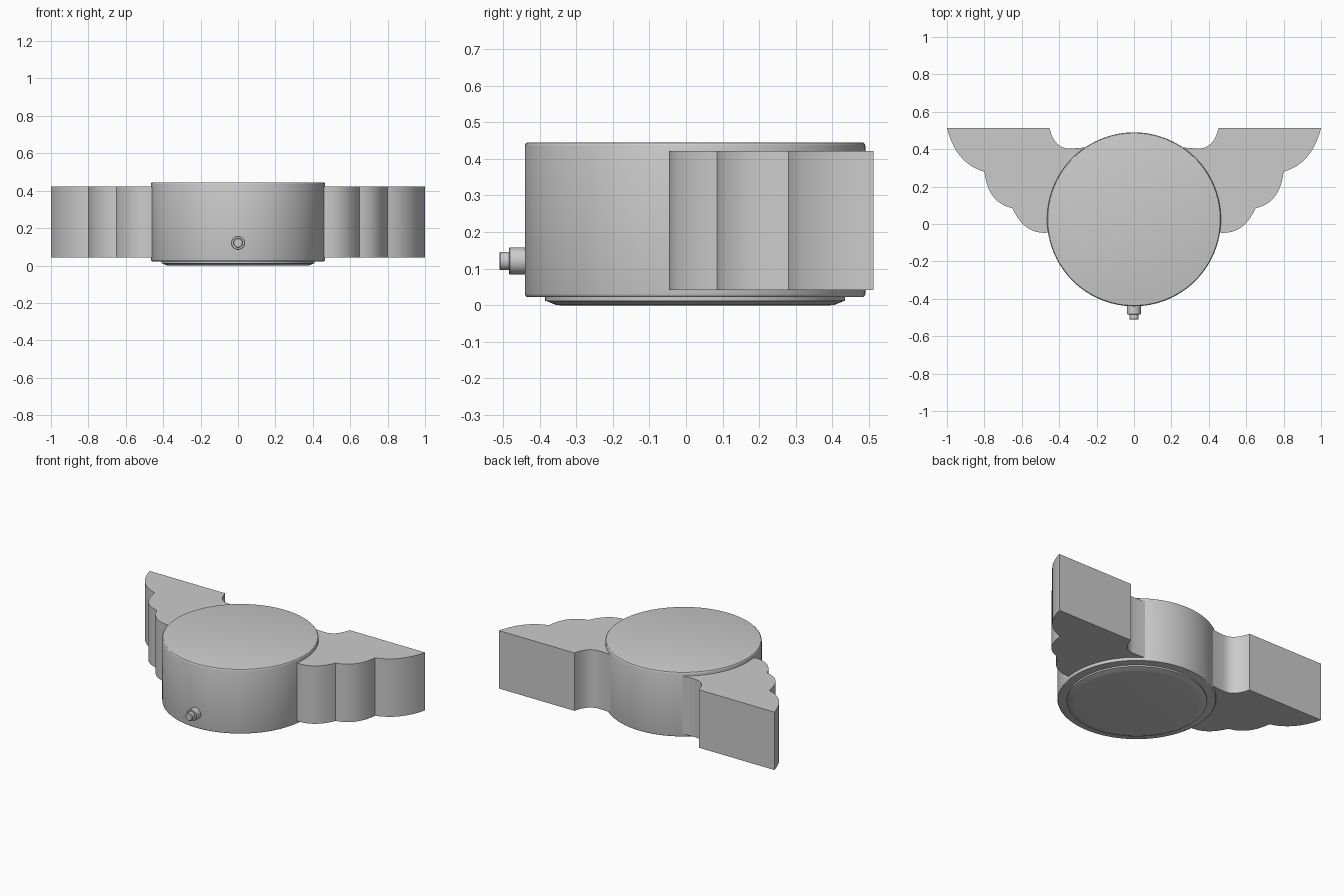
import bpy, bmesh
from math import sin, cos, pi, radians
from mathutils import Vector, Matrix

if "Cube" in bpy.data.objects:
    bpy.data.objects.remove(bpy.data.objects["Cube"])

CY = 0.025  # centre of the round body in y


def finish(name, bm):
    bmesh.ops.remove_doubles(bm, verts=bm.verts, dist=1e-5)
    bmesh.ops.recalc_face_normals(bm, faces=bm.faces)
    me = bpy.data.meshes.new(name)
    bm.to_mesh(me)
    bm.free()
    ob = bpy.data.objects.new(name, me)
    bpy.context.collection.objects.link(ob)
    bpy.ops.object.select_all(action='DESELECT')
    bpy.context.view_layer.objects.active = ob
    ob.select_set(True)
    bpy.ops.object.shade_smooth_by_angle(angle=radians(30))
    return ob


def lathe(name, profile, matrix, n=96):
    # profile: (radius, height) from bottom to top, capped at both ends
    bm = bmesh.new()
    rings = [[bm.verts.new((r * cos(2 * pi * i / n), r * sin(2 * pi * i / n), z))
              for i in range(n)] for r, z in profile]
    for a, b in zip(rings, rings[1:]):
        for i in range(n):
            j = (i + 1) % n
            bm.faces.new((a[i], a[j], b[j], b[i]))
    bm.faces.new(rings[0])
    bm.faces.new(rings[-1])
    bm.transform(matrix)
    return finish(name, bm)


def curve(p0, c, p1, n=14):
    p0, c, p1 = Vector(p0), Vector(c), Vector(p1)
    return [p0 * (1 - t) ** 2 + c * 2 * t * (1 - t) + p1 * t * t
            for t in (i / n for i in range(n))]


# round body with softened rims
def rim(r, z, b, start):
    return [(r - b + b * cos(radians(a)), z + b * sin(radians(a)))
            for a in range(start, start + 91, 30)]

up = Matrix.Translation((0, CY, 0))
lathe("round_body", rim(0.465, 0.031, 0.009, -90) + rim(0.465, 0.436, 0.009, 0), up)

# stepped foot under the body
lathe("base_foot", [(0.37, 0), (0.38, 0.001), (0.405, 0.011), (0.41, 0.012), (0.41, 0.024)], up)

# small stepped nozzle on the front
front = Matrix.Translation((0, 0, 0.121)) @ Matrix.Rotation(pi / 2, 4, 'X')
lathe("front_nozzle", [(0.037, 0.42), (0.037, 0.481), (0.034, 0.484), (0.025, 0.484),
                       (0.025, 0.507), (0.022, 0.51)], front, 40)

# scalloped wing outline, closed by an arc hidden inside the body
outline = [Vector((0.452, 0.512))]
outline += curve((1.0, 0.512), (0.95, 0.32), (0.8, 0.28))
outline += curve((0.8, 0.28), (0.78, 0.11), (0.65, 0.085))
outline += curve((0.65, 0.085), (0.59, -0.05), (0.475, -0.047))
outline.append(Vector((0.475, -0.047)))
outline += [Vector((0.452 * cos(radians(a)), CY + 0.452 * sin(radians(a))))
            for a in range(-9, 57, 5)]
outline += curve((0.26, 0.41), (0.30, 0.405), (0.34, 0.404), 3)
outline += curve((0.34, 0.404), (0.425, 0.40), (0.452, 0.512))

bm = bmesh.new()
face = bm.faces.new([bm.verts.new((p.x, p.y, 0.042)) for p in outline])
ext = bmesh.ops.extrude_face_region(bm, geom=[face], use_keep_orig=True)
bmesh.ops.translate(bm, vec=(0, 0, 0.38),
                    verts=[v for v in ext["geom"] if isinstance(v, bmesh.types.BMVert)])
wings = finish("side_wings", bm)
wings.modifiers.new("Mirror", 'MIRROR').use_axis[0] = True
wings.modifiers["Mirror"].use_mirror_merge = False
